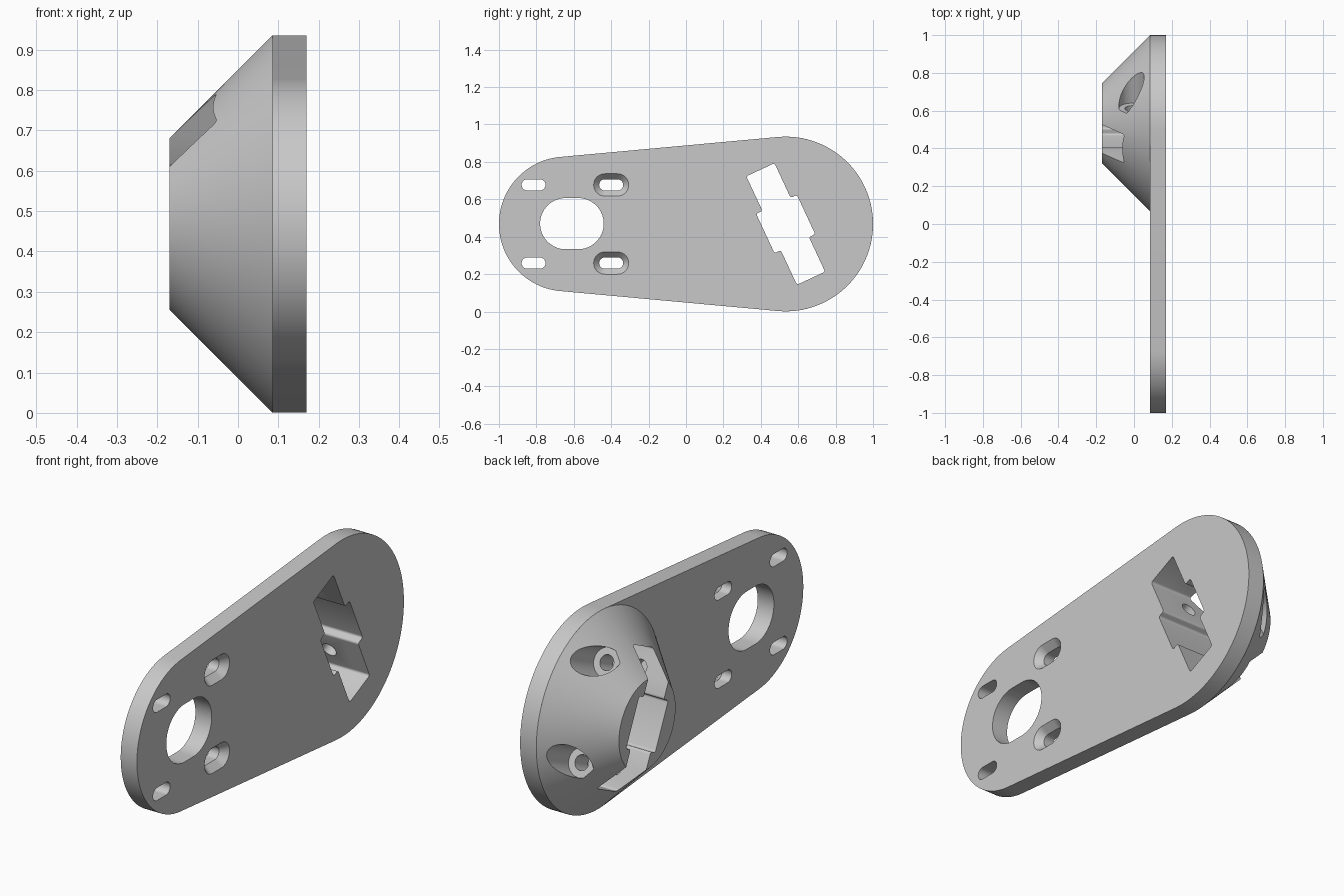
import bpy, bmesh
from math import cos, sin, pi, asin, radians
from mathutils import Matrix, Vector

old = bpy.data.objects.get("Cube")
if old:
    bpy.data.objects.remove(old, do_unlink=True)

grey = bpy.data.materials.new("light_grey")
grey.use_nodes = True
grey.diffuse_color = (0.58, 0.58, 0.58, 1)
grey.node_tree.nodes["Principled BSDF"].inputs["Base Color"].default_value = grey.diffuse_color

MID_Z = 0.468
BIG_Y, BIG_R = 0.533, 0.467
SMALL_Y, SMALL_R = -0.64, 0.36
BACK, SEAM, FACE = -0.17, 0.085, 0.17      # x of boss top, plate back, plate face
TILT = radians(25)                          # turn of the slot about x


def arc(y, z, r, a0, a1, n):
    return [(y + r * cos(a0 + (a1 - a0) * i / n), z + r * sin(a0 + (a1 - a0) * i / n))
            for i in range(n + 1)]


def circle(y, z, r, n=96):
    return arc(y, z, r, 0, 2 * pi, n)[:-1]


def stadium(y, z, half, r, n=20):
    return arc(y + half, z, r, -pi / 2, pi / 2, n) + arc(y - half, z, r, pi / 2, 3 * pi / 2, n)


def loft(name, rings, matrix=None, round_edges=0):
    """Solid through (x, outline) rings, optionally with its lengthwise edges rounded."""
    bm = bmesh.new()
    loops = [[bm.verts.new((x, y, z)) for y, z in pts] for x, pts in rings]
    n = len(loops[0])
    for a, b in zip(loops, loops[1:]):
        for i in range(n):
            bm.faces.new((a[i], a[(i + 1) % n], b[(i + 1) % n], b[i]))
    bm.faces.new(loops[0])
    bm.faces.new(loops[-1])
    if round_edges:
        long_edges = [e for e in bm.edges if abs(e.verts[0].co.x - e.verts[1].co.x) > 0.01]
        bmesh.ops.bevel(bm, geom=long_edges, offset=round_edges, segments=4,
                        profile=0.5, affect='EDGES')
    if matrix:
        bm.transform(matrix)
    bmesh.ops.recalc_face_normals(bm, faces=bm.faces)
    mesh = bpy.data.meshes.new(name)
    bm.to_mesh(mesh)
    bm.free()
    mesh.materials.append(grey)
    obj = bpy.data.objects.new(name, mesh)
    bpy.context.collection.objects.link(obj)
    return obj


def finish(obj, cutters):
    """Cut the openings, then smooth the round walls."""
    bpy.ops.object.select_all(action='DESELECT')
    bpy.context.view_layer.objects.active = obj
    obj.select_set(True)
    for c in cutters:
        mod = obj.modifiers.new("opening", 'BOOLEAN')
        mod.operation, mod.solver, mod.object = 'DIFFERENCE', 'EXACT', c
        bpy.ops.object.modifier_apply(modifier=mod.name)
    bpy.ops.object.shade_smooth_by_angle(angle=radians(25))


# Tapered plate: two round ends joined by tangent lines
t = pi / 2 + asin((BIG_R - SMALL_R) / (BIG_Y - SMALL_Y))
outline = arc(BIG_Y, MID_Z, BIG_R, -t, t, 64) + arc(SMALL_Y, MID_Z, SMALL_R, t, 2 * pi - t, 56)
plate = loft("backing_plate", [(SEAM, outline), (FACE, outline)])

# Conical boss behind the wide end
boss = loft("cone_boss", [(BACK, circle(BIG_Y, MID_Z, BIG_R + BACK - SEAM, 128)),
                          (SEAM, circle(BIG_Y, MID_Z, BIG_R, 128))])

# Shaft opening and four mounting slots, the inner pair countersunk
hole = stadium(-0.61, 0.47, 0.033, 0.137, 32)
plate_cutters = [loft("shaft_cutter", [(0, hole), (0.3, hole)])]
for side in (-1, 1):
    z = MID_Z + 0.209 * side
    for y in (-0.815, -0.4):
        s = stadium(y, z, 0.034, 0.03)
        plate_cutters.append(loft("slot_cutter", [(0, s), (0.3, s)]))
    plate_cutters.append(loft("countersink_cutter", [
        (FACE - 0.035, stadium(-0.4, z, 0.034, 0.0295)),
        (FACE + 0.005, stadium(-0.4, z, 0.034, 0.064))]))

# Tilted keyed slot through plate and boss, wider in the middle
place = Matrix.Translation((0, BIG_Y, MID_Z)) @ Matrix.Rotation(TILT, 4, 'X')
quarter = [(0.083, 0.32), (0.083, 0.116), (0.12, 0.116)]
right = [(u, -v) for u, v in quarter] + [(u, v) for u, v in reversed(quarter)]
key = right + [(-u, -v) for u, v in right]
key_cutter = loft("key_cutter", [(-0.3, key), (0.3, key)], place, 0.011)

# Two screw bores across the boss, each with a wide head pocket
boss_cutters = [key_cutter]
turn = place @ Matrix.Translation((-0.013, 0, 0)) @ Matrix.Rotation(pi / 2, 4, 'Z')
for v in (-0.222, 0.222):
    for name, r, start, end in (("head_cutter", 0.067, 0.19, 0.6),
                                ("bore_cutter", 0.035, -0.14, 0.3)):
        ring = circle(0, v, r, 40)
        boss_cutters.append(loft(name, [(start, ring), (end, ring)], turn))

finish(plate, plate_cutters + [key_cutter])
finish(boss, boss_cutters)
for c in plate_cutters + boss_cutters:
    bpy.data.objects.remove(c, do_unlink=True)
